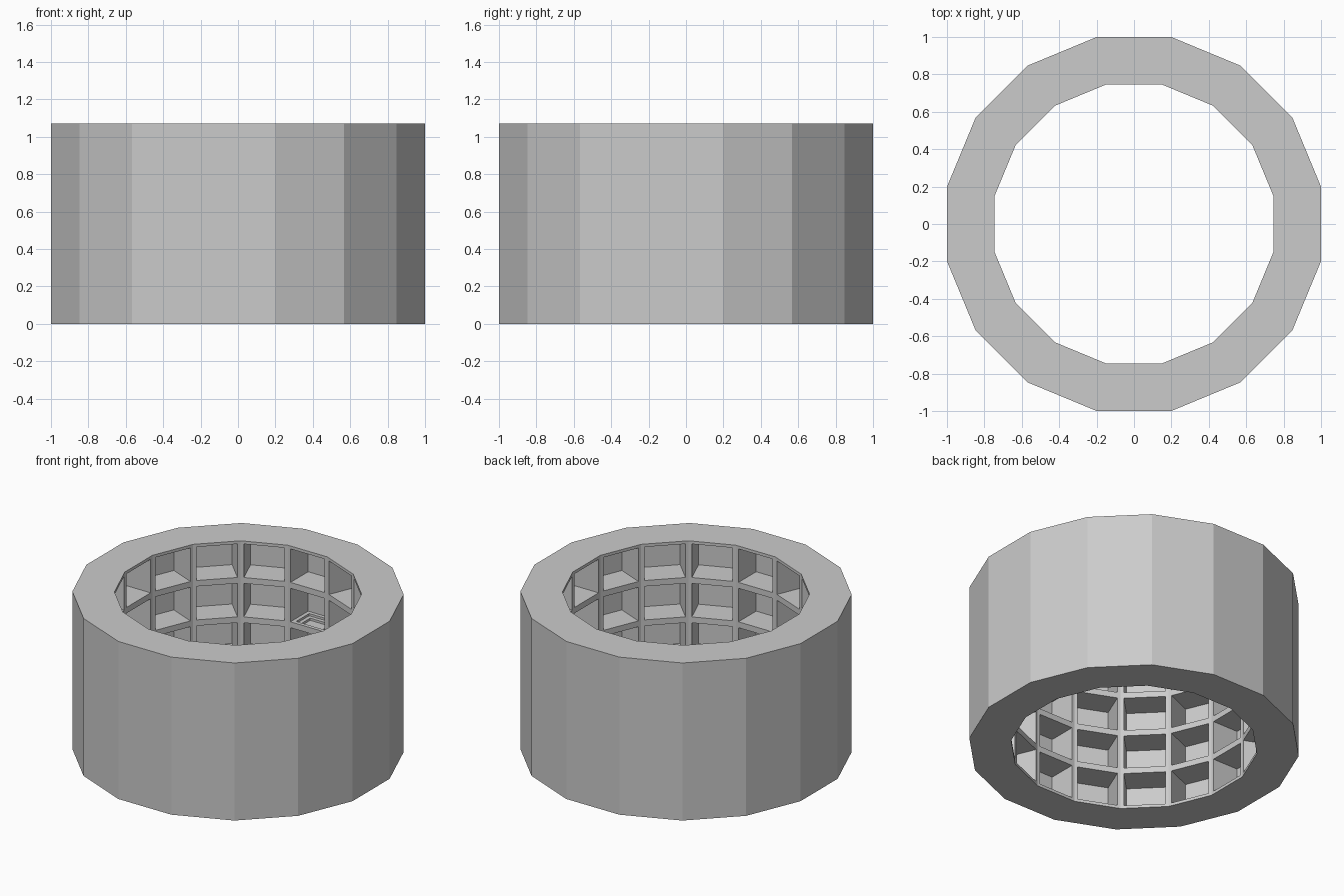
import bpy, bmesh, math
from mathutils import Vector

if "Cube" in bpy.data.objects:
    bpy.data.objects.remove(bpy.data.objects["Cube"])

SIDES, ROWS = 16, 4
HEIGHT = 1.07
R_OUT = 1.0 / math.cos(math.pi / SIDES)
R_IN = 0.746 / math.cos(math.pi / SIDES)
BORDER, DEPTH = 0.02, 0.19

bm = bmesh.new()


def ring(radius, z):
    return [bm.verts.new((radius * math.cos((i + 0.5) * math.tau / SIDES),
                          radius * math.sin((i + 0.5) * math.tau / SIDES), z))
            for i in range(SIDES)]


# outer shell, and inner wall split into storeys
outer = [ring(R_OUT, 0), ring(R_OUT, HEIGHT)]
inner = [ring(R_IN, HEIGHT * k / ROWS) for k in range(ROWS + 1)]
cells = []
for i in range(SIDES):
    j = (i + 1) % SIDES
    bm.faces.new((outer[0][i], outer[0][j], outer[1][j], outer[1][i]))
    bm.faces.new((outer[1][i], outer[1][j], inner[-1][j], inner[-1][i]))
    bm.faces.new((inner[0][i], inner[0][j], outer[0][j], outer[0][i]))
    for k in range(ROWS):
        cells.append(bm.faces.new((inner[k][j], inner[k][i],
                                   inner[k + 1][i], inner[k + 1][j])))
bm.normal_update()


# frame each cell, then sink it into a straight-sided compartment
def sink(face, border, depth):
    bmesh.ops.inset_individual(bm, faces=[face], thickness=border, use_even_offset=True)
    face.normal_update()
    push = -face.normal * depth
    new = bmesh.ops.extrude_discrete_faces(bm, faces=[face])["faces"][0]
    bmesh.ops.translate(bm, verts=new.verts[:], vec=push)
    bm.normal_update()
    return new


for cell in cells:
    sink(cell, BORDER, DEPTH)

# floor hatch in one compartment on the back side
floor_z = HEIGHT / 2 + BORDER
hatch = [f for f in bm.faces
         if f.normal.z > 0.9
         and (f.calc_center_median() - Vector((0, 0.746 + DEPTH / 2, floor_z))).length < 0.05]
for f in hatch:
    step = sink(f, 0.025, 0.015)
    sink(step, 0.025, 0.015)

mesh = bpy.data.meshes.new("honeycomb_ring")
bm.to_mesh(mesh)
bm.free()
bpy.context.collection.objects.link(bpy.data.objects.new("compartment_ring", mesh))
